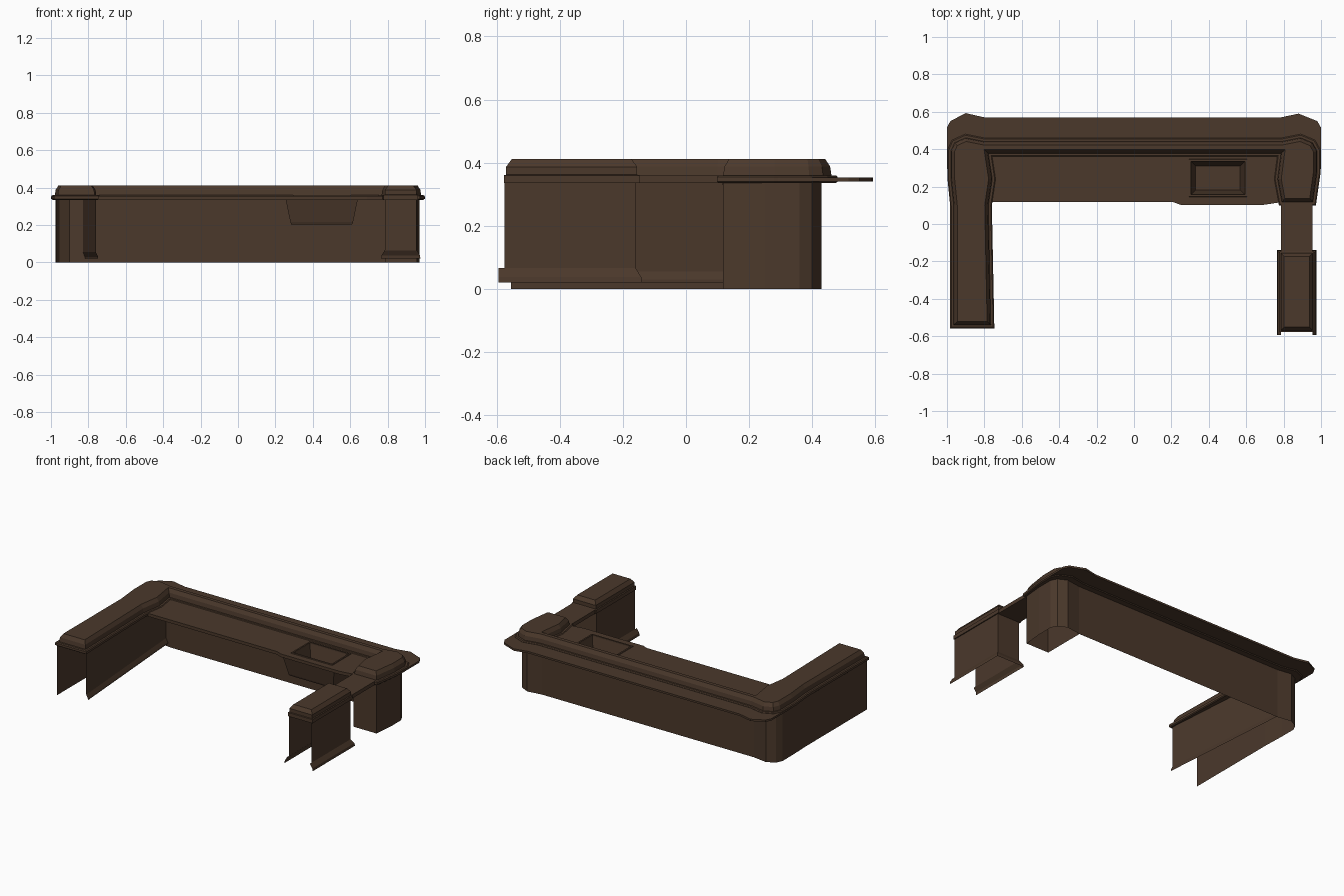
import bpy, bmesh
from mathutils import Vector

if "Cube" in bpy.data.objects:
    bpy.data.objects.remove(bpy.data.objects["Cube"])

brown = bpy.data.materials.new("dark_wood")
brown.diffuse_color = (0.07, 0.04, 0.024, 1)
brown.use_nodes = True
brown.node_tree.nodes["Principled BSDF"].inputs["Base Color"].default_value = brown.diffuse_color


def offset(path, d, closed):
    """Move a clockwise outline outward by d with mitred corners."""
    pts = [Vector(p) for p in path]
    n, out = len(pts), []
    for i, p in enumerate(pts):
        normals = []
        for a, b in ((i - 1, i), (i, i + 1)):
            if closed or (a >= 0 and b < n):
                e = (pts[b % n] - pts[a % n]).normalized()
                normals.append(Vector((-e.y, e.x)))
        m = (normals[0] + normals[-1]).normalized()
        out.append(p + m * d / max(m.dot(normals[0]), 0.4))
    return out


def loft(name, path, rings, closed=True):
    """Stack offset copies of an outline; rings are (offset, z)."""
    bm = bmesh.new()
    loops = [[bm.verts.new((p.x, p.y, z)) for p in offset(path, d, closed)]
             for d, z in rings]
    n = len(path)
    for lo, hi in zip(loops, loops[1:]):
        for i in range(n if closed else n - 1):
            j = (i + 1) % n
            bm.faces.new((lo[i], lo[j], hi[j], hi[i]))
    if closed:
        bm.faces.new(loops[0])
        bm.faces.new(loops[-1])
    bmesh.ops.recalc_face_normals(bm, faces=bm.faces)
    me = bpy.data.meshes.new(name)
    bm.to_mesh(me)
    bm.free()
    me.materials.append(brown)
    ob = bpy.data.objects.new(name, me)
    bpy.context.collection.objects.link(ob)
    return ob


def rect(x0, x1, y0, y1):
    return [(x0, y0), (x0, y1), (x1, y1), (x1, y0)]


# Raised rail: left arm, back strip and right corner in one outline
rail = [(-0.965, -0.54), (-0.965, 0.1), (-0.98, 0.25), (-0.98, 0.39),
        (-0.96, 0.435), (-0.9, 0.462), (-0.8, 0.442), (0.79, 0.442),
        (0.89, 0.462), (0.955, 0.435), (0.98, 0.39), (0.98, 0.28),
        (0.957, 0.117), (0.79, 0.117), (0.767, 0.24), (0.785, 0.377),
        (-0.778, 0.377), (-0.757, 0.24), (-0.778, 0.1), (-0.765, -0.54)]
loft("raised_rail", rail, [(0, 0.355), (-0.005, 0.388), (-0.02, 0.412)])
loft("rail_trim", rail, [(0.012, 0.335), (0.018, 0.34), (0.018, 0.355), (0.012, 0.36)])

# Thin customer ledge along the back
ledge = [(-0.96, 0.12), (-1.0, 0.3), (-1.0, 0.515), (-0.982, 0.55),
         (-0.9, 0.593), (-0.8, 0.57), (0.785, 0.57), (0.88, 0.59),
         (0.98, 0.55), (1.0, 0.515), (1.0, 0.3), (0.96, 0.12),
         (0.94, 0.12), (0.93, 0.4), (-0.93, 0.4), (-0.94, 0.12)]
loft("back_ledge", ledge, [(0, 0.34), (0, 0.353)])

# Outer wall, running round the back and closing the right corner
loft("outer_wall",
     [(-0.97, -0.555), (-0.97, 0.1), (-0.975, 0.25), (-0.975, 0.36),
      (-0.955, 0.4), (-0.9, 0.43), (-0.8, 0.415), (0.79, 0.415),
      (0.89, 0.43), (0.95, 0.4), (0.97, 0.36), (0.97, 0.25),
      (0.957, 0.117), (0.785, 0.117), (0.785, 0.415)],
     [(0, 0), (0, 0.34)], closed=False)

# Inner wall of the left arm with flared skirting
loft("left_inner_wall", [(-0.83, 0.415), (-0.76, -0.54)],
     [(0.012, 0.02), (0.012, 0.03), (0, 0.055), (0, 0.34)], closed=False)

# Worktop with a sunken basin
top = loft("worktop", [(-0.79, 0.117), (-0.79, 0.39), (0.79, 0.39), (0.79, 0.117),
                       (0.69, 0.102), (0.25, 0.102), (0.21, 0.117)],
           [(0, 0.335), (0, 0.356)])
basin = loft("basin_shell", rect(0.255, 0.64, 0.115, 0.37),
             [(-0.03, 0.203), (-0.025, 0.215), (0, 0.336)])
cutter = loft("basin_cutter", rect(0.305, 0.593, 0.157, 0.335),
              [(-0.025, 0.24), (0, 0.35), (0.005, 0.4)])
cutter.hide_render = True
for ob in (top, basin):
    mod = ob.modifiers.new("cut", 'BOOLEAN')
    mod.object = cutter
    mod.solver = 'EXACT'
    bpy.context.view_layer.objects.active = ob
    bpy.ops.object.modifier_apply(modifier="cut")
bpy.data.objects.remove(cutter)

# Basin rim
rim = loft("basin_rim", rect(0.305, 0.593, 0.157, 0.335),
           [(0, 0.356), (0, 0.36), (0.01, 0.36), (0.012, 0.356)])
bm = bmesh.new()
bm.from_mesh(rim.data)
bmesh.ops.delete(bm, geom=[f for f in bm.faces if f.calc_area() > 0.02], context='FACES_ONLY')
bm.to_mesh(rim.data)
bm.free()

# Hinged flap between the corner and the right counter
loft("hinged_flap", rect(0.785, 0.955, -0.155, 0.12), [(0, 0.335), (0, 0.36)])

# Right counter: open at the front, skirting flared outward
loft("right_counter_wall", [(0.785, -0.575), (0.785, -0.16), (0.955, -0.16), (0.955, -0.575)],
     [(0, 0.065), (0, 0.345)], closed=False)
loft("right_counter_skirting",
     [(0.785, -0.594), (0.785, -0.16), (0.955, -0.16), (0.955, -0.594)],
     [(0.02, 0.02), (0.018, 0.038), (0, 0.066)], closed=False)
loft("right_counter_top", rect(0.778, 0.962, -0.577, -0.148),
     [(0, 0.335), (0, 0.36), (-0.007, 0.362), (-0.007, 0.387), (-0.025, 0.412)])
